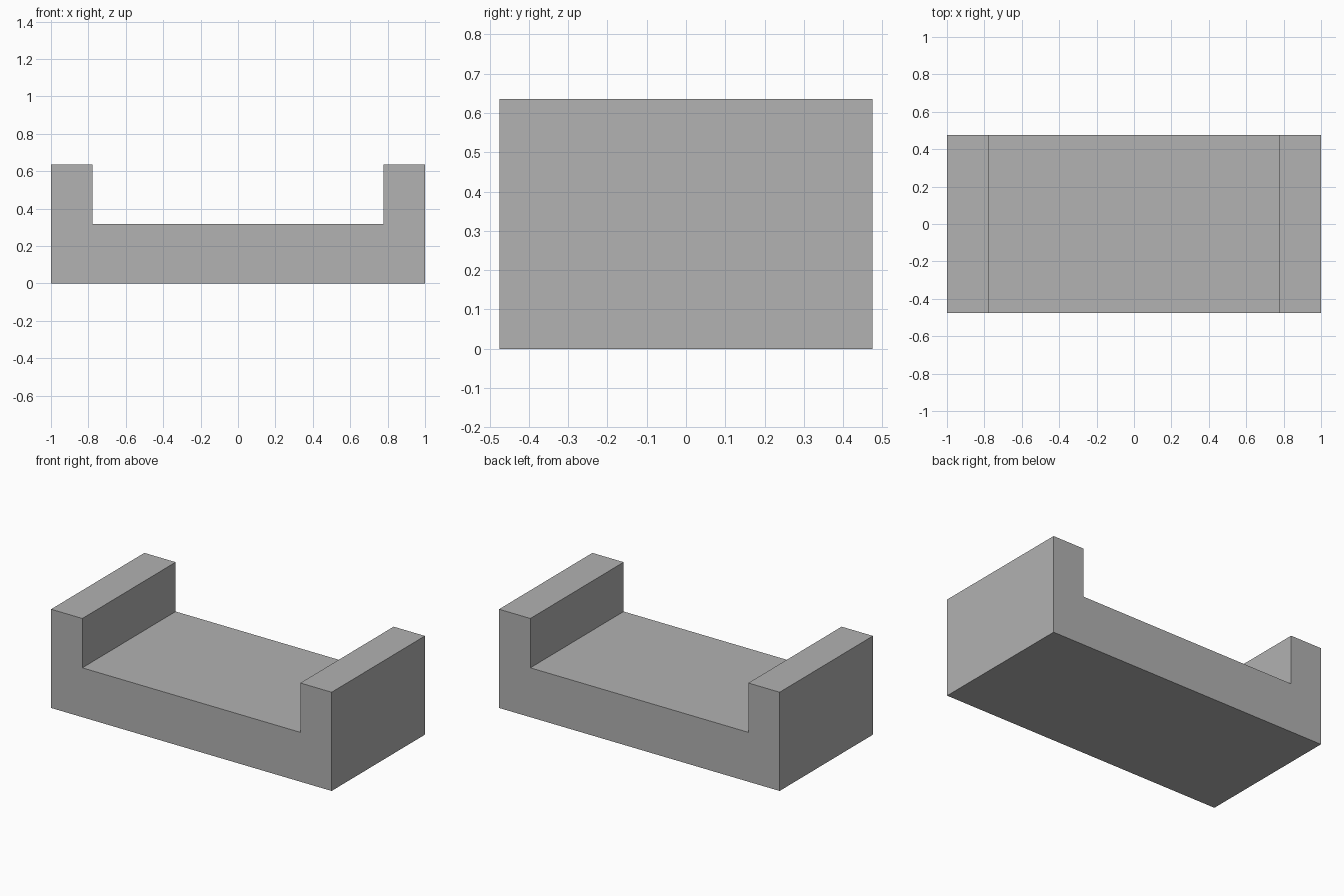
import bpy
import bmesh

cube = bpy.data.objects.get("Cube")
if cube:
    bpy.data.objects.remove(cube, do_unlink=True)

HALF_LENGTH, HALF_DEPTH = 1.0, 0.475
ARM_INNER, SEAT_HEIGHT, ARM_HEIGHT = 0.777, 0.318, 0.636

# Single plain grey
grey = bpy.data.materials.new("plain_grey")
grey.use_nodes = True
colour = (0.445, 0.445, 0.445, 1)
grey.diffuse_color = colour
grey.node_tree.nodes["Principled BSDF"].inputs["Base Color"].default_value = colour

# Half of the U-shaped outline, mirrored across x
half = [(HALF_LENGTH, 0), (HALF_LENGTH, ARM_HEIGHT),
        (ARM_INNER, ARM_HEIGHT), (ARM_INNER, SEAT_HEIGHT)]
outline = half + [(-x, z) for x, z in reversed(half)]

# Extrude the outline from front to back
bm = bmesh.new()
front = bm.faces.new([bm.verts.new((x, -HALF_DEPTH, z)) for x, z in outline])
extruded = bmesh.ops.extrude_face_region(bm, geom=[front], use_keep_orig=True)
back = [v for v in extruded["geom"] if isinstance(v, bmesh.types.BMVert)]
bmesh.ops.translate(bm, verts=back, vec=(0, 2 * HALF_DEPTH, 0))
bmesh.ops.recalc_face_normals(bm, faces=bm.faces)

mesh = bpy.data.meshes.new("bench_body")
bm.to_mesh(mesh)
bm.free()
mesh.materials.append(grey)
body = bpy.data.objects.new("bench_body", mesh)
bpy.context.collection.objects.link(body)
